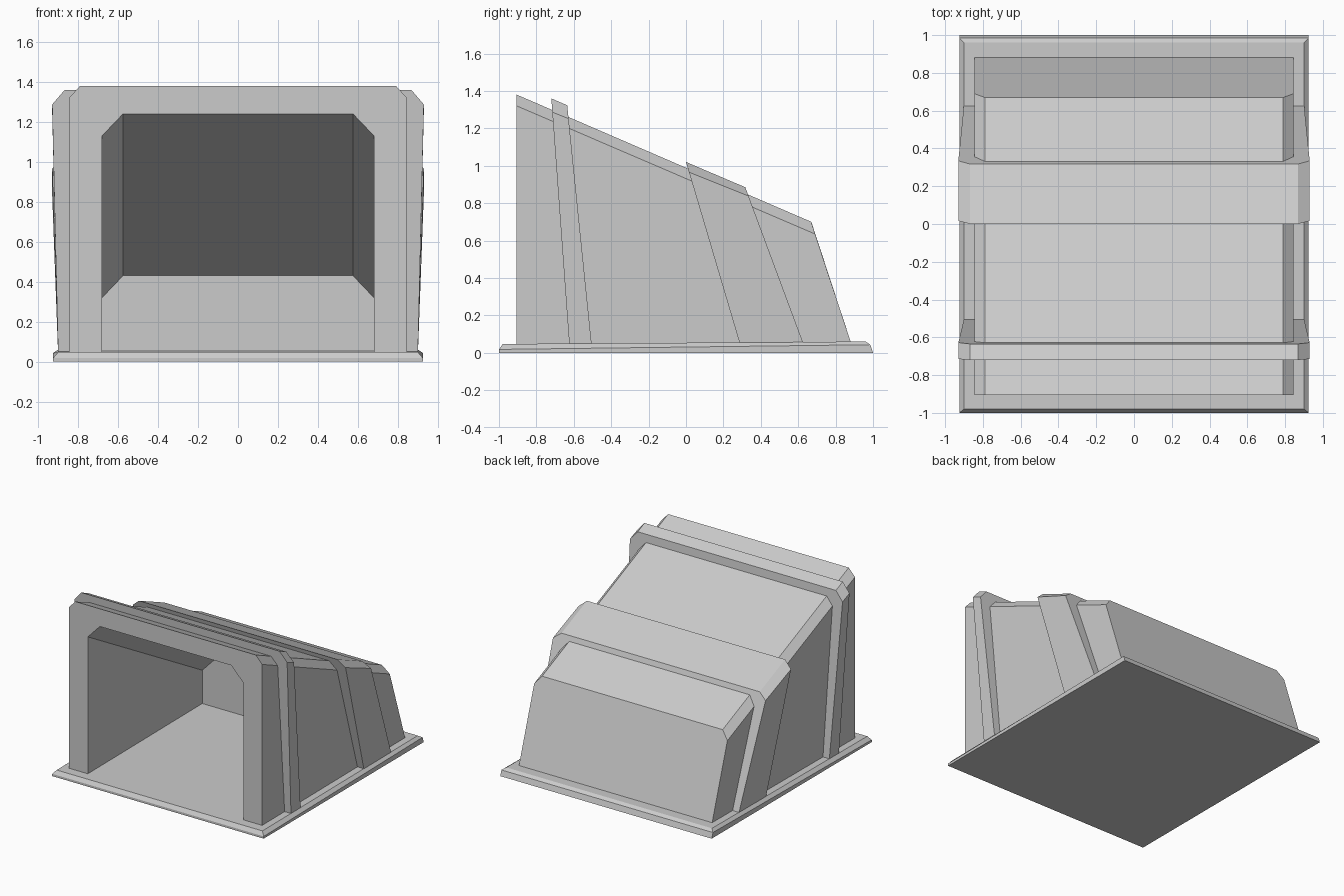
import bpy, bmesh

if "Cube" in bpy.data.objects:
    bpy.data.objects.remove(bpy.data.objects["Cube"])


def mirror_loop(half):
    """Close a right-hand list of (x, y, z) points with its mirror in x."""
    return half + [(-x, y, z) for x, y, z in reversed(half)]


def loft(name, loops, closed_ring=False):
    """Skin equal-length loops; cap the ends, or join last loop to first."""
    bm = bmesh.new()
    rows = [[bm.verts.new(p) for p in loop] for loop in loops]
    n = len(rows[0])
    pairs = list(zip(rows, rows[1:]))
    if closed_ring:
        pairs.append((rows[-1], rows[0]))
    else:
        bm.faces.new(rows[0])
        bm.faces.new(rows[-1])
    for a, b in pairs:
        for i in range(n):
            j = (i + 1) % n
            bm.faces.new((a[i], a[j], b[j], b[i]))
    bmesh.ops.recalc_face_normals(bm, faces=bm.faces)
    mesh = bpy.data.meshes.new(name)
    bm.to_mesh(mesh)
    bm.free()
    ob = bpy.data.objects.new(name, mesh)
    bpy.context.collection.objects.link(ob)
    return ob


# Base plate with bevelled rim, rising slightly to the back
def rim(x, y0, z0, y1, z1):
    return mirror_loop([(x, y0, z0), (x, y1, z1)])


loft("base_plate", [rim(0.925, -1, 0, 1, 0),
                    rim(0.925, -1, 0.018, 0.985, 0.043),
                    rim(0.90, -0.98, 0.047, 0.96, 0.06)])

# Wedge-shaped shell with chamfered top edges
shell = loft("shell", [
    mirror_loop([(0.845, -0.905, 0.03), (0.845, -0.905, 1.32), (0.79, -0.905, 1.38)]),
    mirror_loop([(0.845, 0.89, 0.03), (0.845, 0.69, 0.635), (0.79, 0.67, 0.70)])])


# Opening cut in from the front, ceiling falling to the back wall
def opening(y, z):
    return mirror_loop([(0.68, y, -0.05), (0.68, y, z - 0.11), (0.575, y, z)])


cutter = loft("opening_cutter", [opening(-1.0, 1.294), opening(0.525, 0.43)])
cutter.hide_render = True
cutter.display_type = 'WIRE'
cut = shell.modifiers.new("opening", 'BOOLEAN')
cut.operation = 'DIFFERENCE'
cut.solver = 'EXACT'
cut.object = cutter


# Raised arch ribs: leaning legs joined over the roof
def rib(name, front, back):
    outer = [(0.90, 0), (0.93, 0.945), (0.867, 1)]
    inner = [(0.76, 0), (0.76, 0.88), (0.72, 0.9)]

    def path(side, profile):
        (y0, z0), (y1, z1) = side
        return mirror_loop([(x, y0 + (y1 - y0) * t, z0 + (z1 - z0) * t)
                            for x, t in profile])
    corners = [path(front, outer), path(back, outer),
               path(back, inner), path(front, inner)]
    loft(name, list(zip(*corners)))


rib("front_rib", ((-0.623, 0.03), (-0.72, 1.36)), ((-0.503, 0.03), (-0.635, 1.323)))
rib("middle_rib", ((0.293, 0.03), (0.0, 1.02)), ((0.635, 0.03), (0.317, 0.885)))
